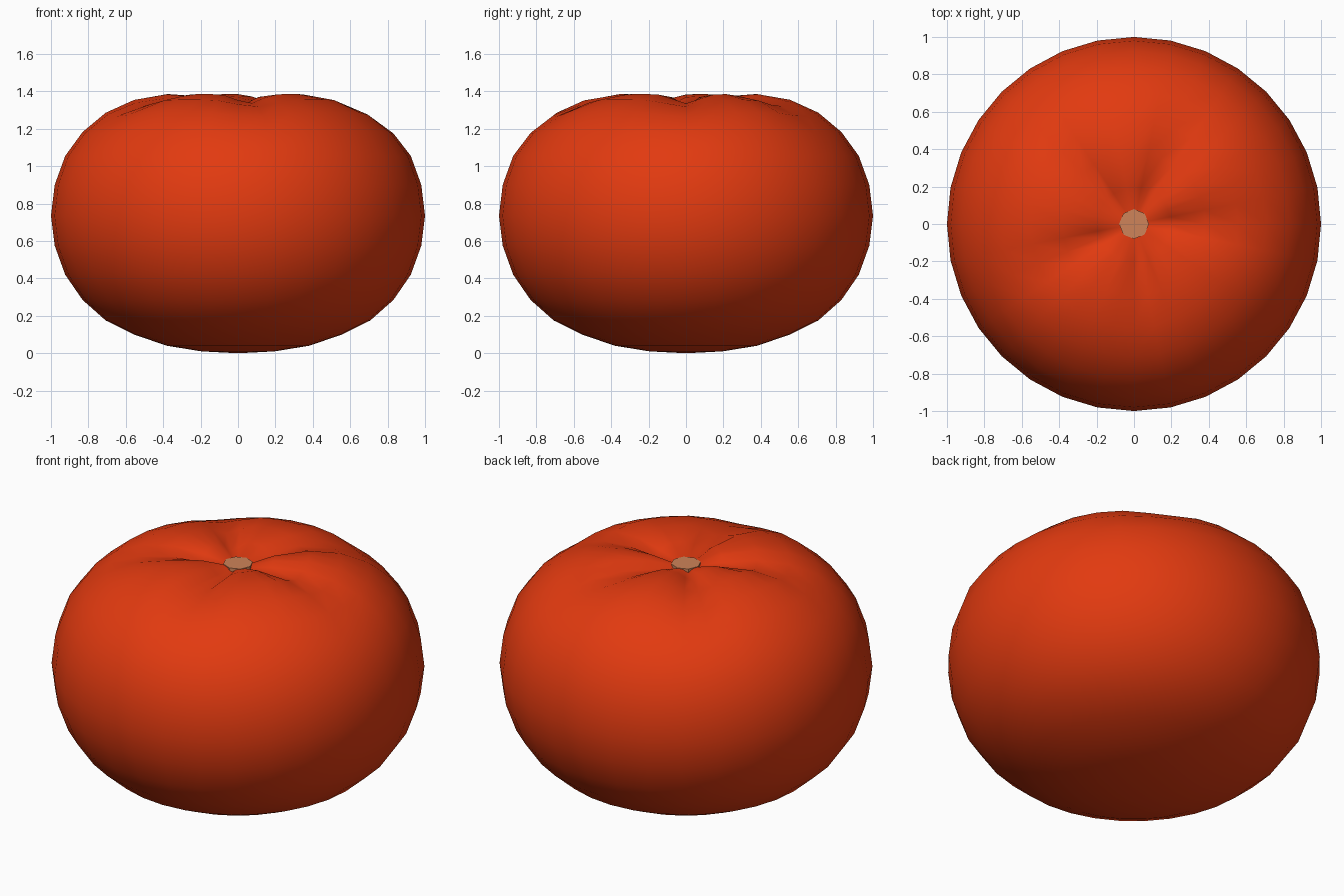
import bpy, bmesh, math

if "Cube" in bpy.data.objects:
    bpy.data.objects.remove(bpy.data.objects["Cube"])


def material(name, rgb):
    m = bpy.data.materials.new(name)
    m.diffuse_color = (*rgb, 1)
    m.use_nodes = True
    m.node_tree.nodes["Principled BSDF"].inputs["Base Color"].default_value = m.diffuse_color
    return m


def finish(name, bm, mat, smooth):
    bmesh.ops.recalc_face_normals(bm, faces=bm.faces)
    me = bpy.data.meshes.new(name)
    bm.to_mesh(me)
    bm.free()
    me.materials.append(mat)
    for p in me.polygons:
        p.use_smooth = smooth
    ob = bpy.data.objects.new(name, me)
    bpy.context.collection.objects.link(ob)
    return ob


SIDES = 32
# fruit profile, bottom to top: radius, height
PROFILE = [(0.195, 0.01), (0.38, 0.04), (0.556, 0.10), (0.707, 0.175),
           (0.831, 0.285), (0.924, 0.42), (0.98, 0.575), (1.0, 0.735),
           (0.98, 0.90), (0.924, 1.055), (0.831, 1.183), (0.707, 1.287),
           (0.556, 1.356), (0.383, 1.386), (0.195, 1.372)]
# folds running out from the top dimple
FOLDS = [math.radians(a) for a in (0, 63, 133, 204, 279)]


def fold_depth(angle, r, z):
    if z < 1.1:
        return 0
    near = min(abs(math.remainder(angle - f, math.tau)) for f in FOLDS)
    fade = max(0, min(1, (0.9 - r) / 0.45))
    return 0.05 * fade * math.exp(-(near / 0.24) ** 2)


# fruit body
bm = bmesh.new()
rings = []
for r, z in PROFILE:
    ring = []
    for i in range(SIDES):
        a = math.tau * i / SIDES
        ring.append(bm.verts.new((r * math.cos(a), r * math.sin(a),
                                  z - fold_depth(a, r, z))))
    rings.append(ring)
bottom = bm.verts.new((0, 0, 0))
top = bm.verts.new((0, 0, 1.31))
for i in range(SIDES):
    j = (i + 1) % SIDES
    for lo, hi in zip(rings, rings[1:]):
        bm.faces.new((lo[i], lo[j], hi[j], hi[i]))
    bm.faces.new((bottom, rings[0][j], rings[0][i]))
    bm.faces.new((top, rings[-1][i], rings[-1][j]))
finish("fruit_body", bm, material("orange red skin", (0.76, 0.042, 0.005)), True)

# stalk scar, a small disc sunk in the dimple
bm = bmesh.new()
bmesh.ops.create_cone(bm, cap_ends=True, segments=8, radius1=0.08,
                      radius2=0.08, depth=0.05)
bmesh.ops.translate(bm, verts=bm.verts, vec=(0, 0, 1.312))
finish("stalk_scar", bm, material("pale tan", (0.62, 0.23, 0.10)), False)
